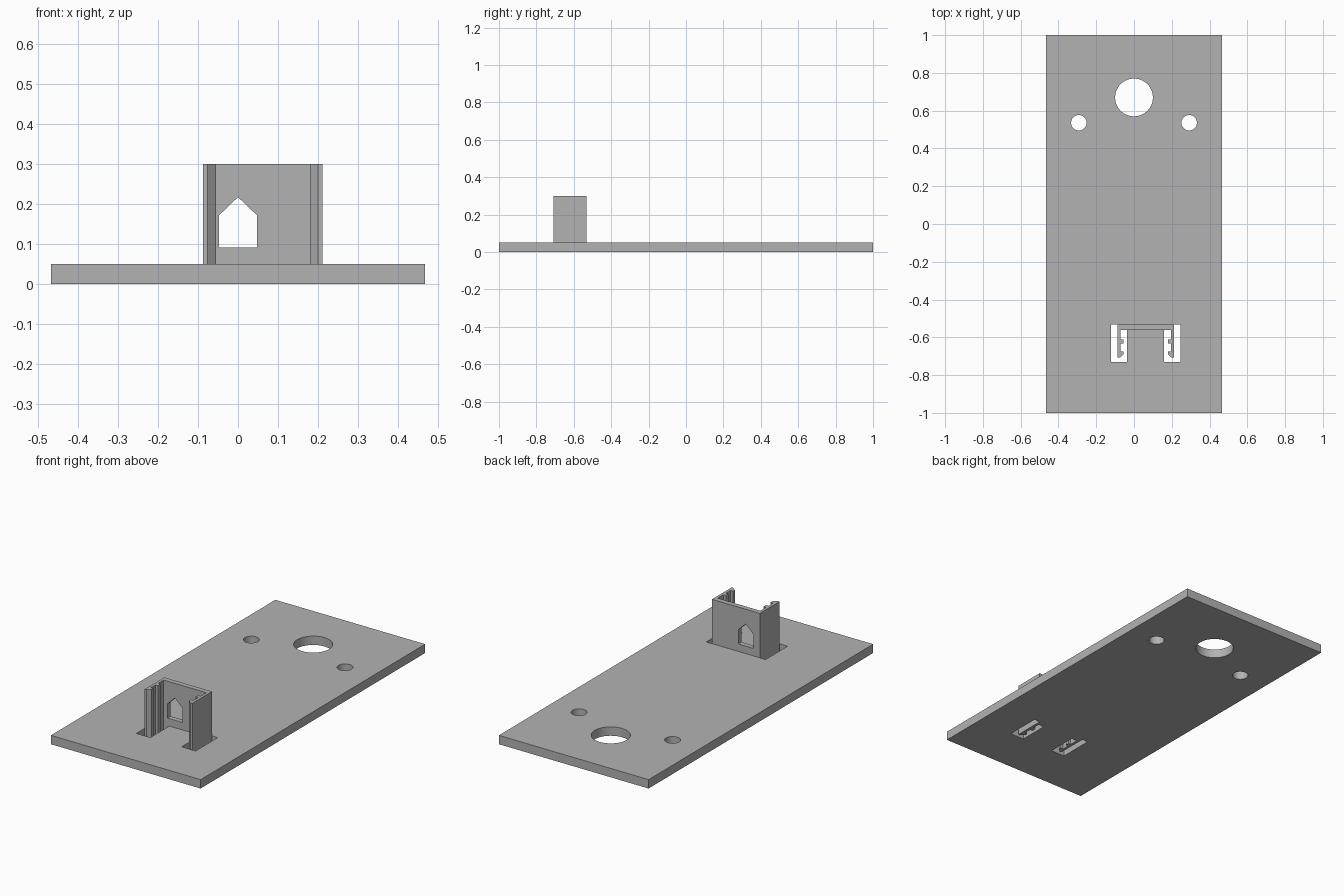
import bpy, bmesh, math
from mathutils import Matrix

cube = bpy.data.objects.get("Cube")
if cube:
    bpy.data.objects.remove(cube, do_unlink=True)

grey = bpy.data.materials.new("plain grey")
grey.use_nodes = True
colour = (0.45, 0.45, 0.45, 1)
grey.diffuse_color = colour
grey.node_tree.nodes["Principled BSDF"].inputs["Base Color"].default_value = colour


def prism(name, outline, low, high, upright=False):
    """Extrude an outline along z, or along y when upright (outline in x, z)."""
    bm = bmesh.new()
    place = (lambda a, b: (a, low, b)) if upright else (lambda a, b: (a, b, low))
    face = bm.faces.new([bm.verts.new(place(a, b)) for a, b in outline])
    solid = bmesh.ops.extrude_face_region(bm, geom=[face])
    moved = [g for g in solid["geom"] if isinstance(g, bmesh.types.BMVert)]
    shift = (0, high - low, 0) if upright else (0, 0, high - low)
    bmesh.ops.translate(bm, verts=moved, vec=shift)
    bmesh.ops.recalc_face_normals(bm, faces=bm.faces)
    mesh = bpy.data.meshes.new(name)
    bm.to_mesh(mesh)
    bm.free()
    mesh.materials.append(grey)
    obj = bpy.data.objects.new(name, mesh)
    bpy.context.collection.objects.link(obj)
    return obj


def rect(x0, x1, y0, y1):
    return [(x0, y0), (x1, y0), (x1, y1), (x0, y1)]


def circle(x, y, r, n=48):
    return [(x + r * math.cos(math.tau * i / n), y + r * math.sin(math.tau * i / n))
            for i in range(n)]


def combine(target, other, operation):
    """Apply a boolean and remove the helper."""
    mod = target.modifiers.new("combine", "BOOLEAN")
    mod.operation, mod.solver, mod.object = operation, "EXACT", other
    bpy.context.view_layer.objects.active = target
    bpy.ops.object.modifier_apply(modifier=mod.name)
    bpy.data.objects.remove(other, do_unlink=True)


THICK, TOP, BACK = 0.05, 0.30, -0.533
MID = 0.062  # centre line of the bracket

# Base plate with its three round holes
plate = prism("base_plate", rect(-0.467, 0.467, -1, 1), 0, THICK)
for x, y, r in [(0, 0.67, 0.1), (-0.292, 0.536, 0.041), (0.292, 0.536, 0.041)]:
    combine(plate, prism("hole_cutter", circle(x, y, r), -0.1, 0.2), "DIFFERENCE")

# Clearance slots around the clip arms
for side in (-1, 1):
    edges = sorted((MID + side * 0.098, MID + side * 0.185))
    combine(plate, prism("slot_cutter", rect(*edges, -0.73, BACK), -0.1, 0.2), "DIFFERENCE")

# Clip bracket: half profile with a rib and a chamfered end lip, then mirrored
half = [(0.149, BACK), (0.149, -0.708), (0.138, -0.708), (0.117, -0.69),
        (0.117, -0.675), (0.133, -0.675), (0.133, -0.633), (0.117, -0.633),
        (0.117, -0.612), (0.133, -0.612), (0.133, -0.561)]
outline = [(MID + x, y) for x, y in half] + [(MID - x, y) for x, y in reversed(half)]
bracket = prism("clip_bracket", outline, 0, TOP)

# Pointed window through the back wall
window = [(-0.047, 0.092), (0.047, 0.092), (0.047, 0.172), (0, 0.217), (-0.047, 0.172)]
combine(bracket, prism("window_cutter", window, -0.59, -0.5, upright=True), "DIFFERENCE")

combine(plate, bracket, "UNION")
plate.name = "mounting_plate"

# Smooth hole walls, sharp edges elsewhere
bpy.ops.object.select_all(action="DESELECT")
plate.select_set(True)
bpy.context.view_layer.objects.active = plate
bpy.ops.object.shade_smooth_by_angle(angle=math.radians(30))
